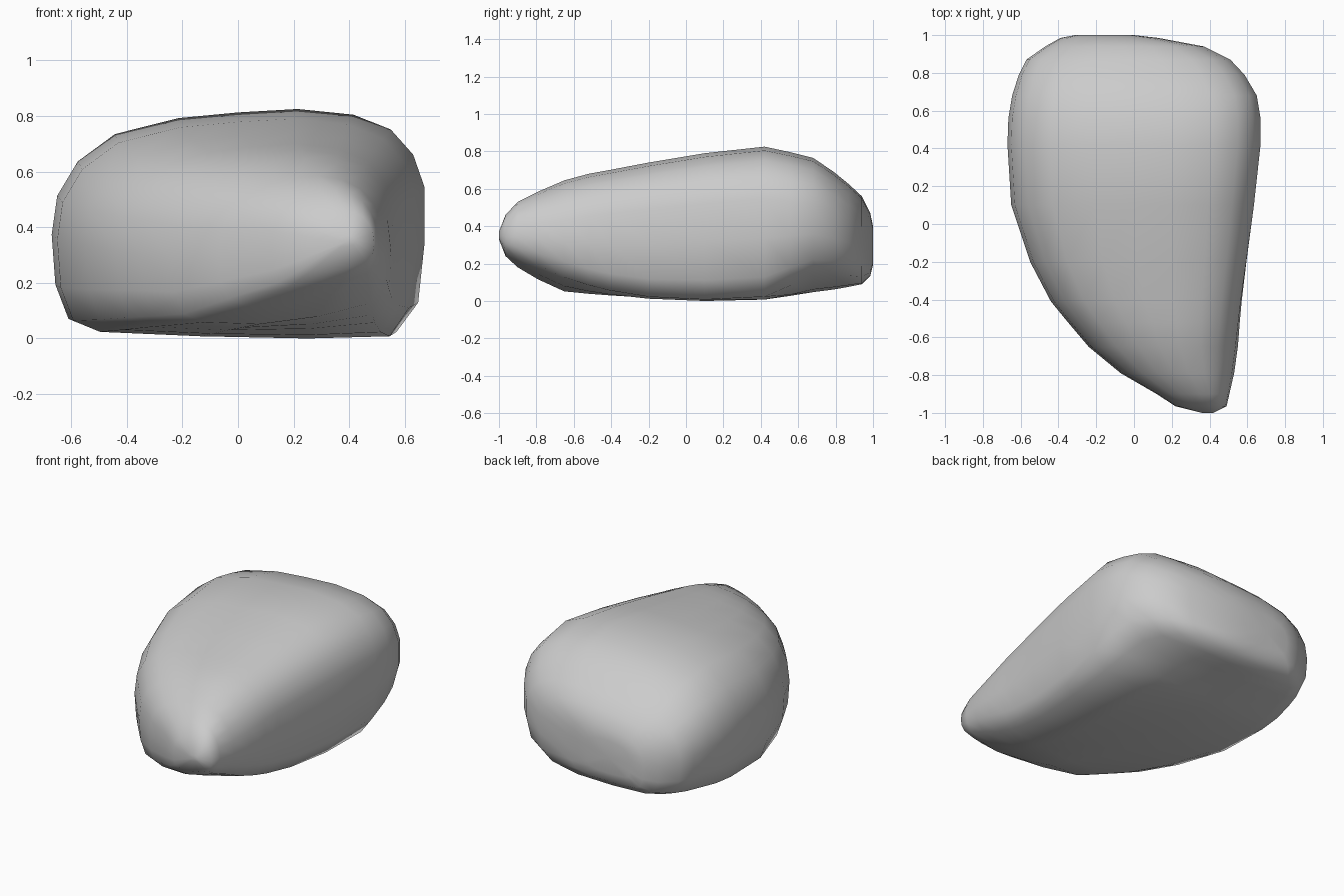
import bpy, bmesh

# Normalised cross-section (u = left to right, v = bottom to top)
MID = [(0, .45), (.015, .62), (.07, .77), (.17, .89), (.34, .96), (.5, .985), (.66, 1),
       (.81, .975), (.91, .91), (.97, .8), (1, .66), (1, .4), (.985, .14), (.93, .01),
       (.7, 0), (.4, .01), (.12, .03), (.045, .08), (.01, .23)]
# Pointed front: rounder, undercut at the lower right
FRONT = [(0, .38), (.02, .59), (.08, .75), (.19, .86), (.33, .94), (.47, .98), (.6, 1),
         (.74, .97), (.85, .9), (.93, .78), (.98, .64), (1, .46), (.98, .3), (.9, .16),
         (.66, .06), (.4, 0), (.16, .01), (.06, .06), (.015, .19)]
# Undercut of the lower right corner at the back
BACK = MID[:11] + [(1, .44), (.97, .25), (.88, .13), (.68, .03)] + MID[15:]

# Stations: y, left, right, bottom, top, front blend, back blend
STATIONS = [
    (-1.00, .36, .42, .33, .37, 1, 0),
    (-.965, .22, .49, .24, .46, 1, 0),
    (-.90, .12, .505, .18, .53, 1, 0),
    (-.79, -.07, .53, .115, .585, 1, 0),
    (-.65, -.24, .55, .05, .645, .8, 0),
    (-.52, -.35, .56, .035, .68, .45, 0),
    (-.41, -.44, .57, .025, .70, .25, 0),
    (-.20, -.55, .595, .01, .74, .05, 0),
    (.10, -.65, .635, .0, .79, 0, 0),
    (.42, -.67, .67, .005, .825, 0, .1),
    (.56, -.665, .67, .02, .795, 0, .6),
    (.68, -.645, .65, .04, .765, 0, 1),
    (.79, -.61, .585, .055, .69, 0, 1),
    (.87, -.57, .51, .07, .625, 0, .9),
    (.94, -.47, .37, .085, .56, 0, .7),
    (.985, -.39, .13, .13, .47, 0, .5),
    (1.00, -.31, .0, .19, .40, 0, .5),
]


def section(bm, y, left, right, low, high, f, b):
    ring = []
    for m, fr, bk in zip(MID, FRONT, BACK):
        u, v = [m[i] + f * (fr[i] - m[i]) + b * (bk[i] - m[i]) for i in (0, 1)]
        ring.append(bm.verts.new((left + u * (right - left), y, low + v * (high - low))))
    return ring


# Loft the boulder through its cross-sections
bm = bmesh.new()
rings = [section(bm, *s) for s in STATIONS]
n = len(MID)
for a, b in zip(rings, rings[1:]):
    for i in range(n):
        j = (i + 1) % n
        bm.faces.new((a[i], a[j], b[j], b[i]))

# Close both ends
for ring in (rings[0], rings[-1]):
    cap = bm.faces.new(ring)
    bmesh.ops.poke(bm, faces=[cap])
bmesh.ops.recalc_face_normals(bm, faces=bm.faces)
for face in bm.faces:
    face.smooth = True

mesh = bpy.data.meshes.new("boulder")
bm.to_mesh(mesh)
bm.free()
boulder = bpy.data.objects.new("boulder", mesh)
bpy.context.collection.objects.link(boulder)
